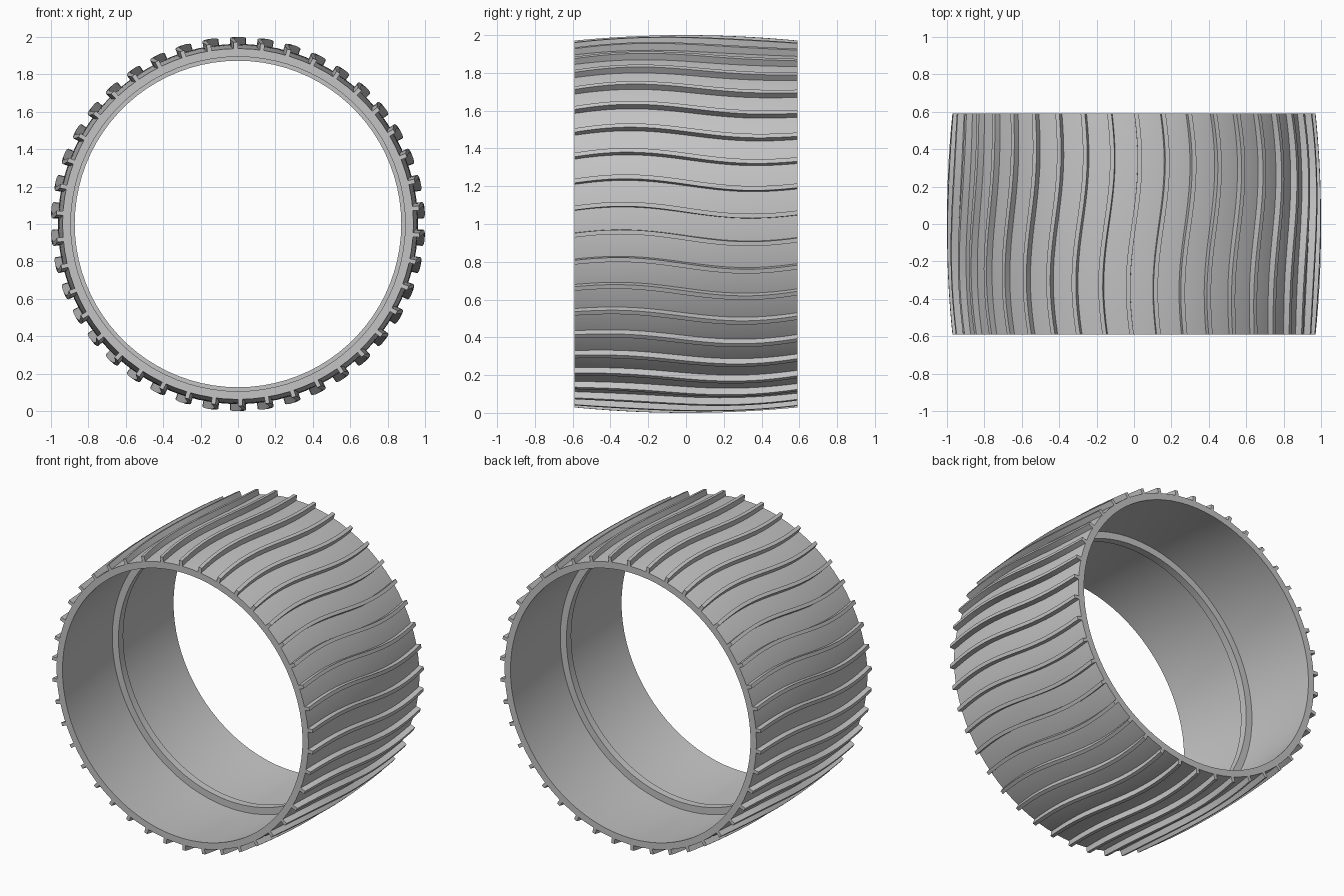
import bpy, bmesh, math

old = bpy.data.objects.get("Cube")
if old:
    bpy.data.objects.remove(old, do_unlink=True)

HALF = 0.59       # half width along y
RIBS = 42
STEPS = 20        # slices across the width
WAVE = 0.032      # sideways swing of each rib, radians
RIB_HALF = 0.012  # half thickness of a rib

grey = bpy.data.materials.new("plain_grey")
grey.use_nodes = True
colour = (0.55, 0.55, 0.55, 1)
grey.diffuse_color = colour
grey.node_tree.nodes["Principled BSDF"].inputs["Base Color"].default_value = colour


def barrel(middle, end, y):
    """Radius of a surface that bulges at mid width."""
    return middle - (middle - end) * (y / HALF) ** 2


def point(radius, angle, y):
    return (radius * math.cos(angle), y, 1 + radius * math.sin(angle))


def sweep(bm, rings, close_path):
    """Join a row of equal cross-sections into a closed solid."""
    rows = [[bm.verts.new(p) for p in ring] for ring in rings]
    n = len(rows[0])
    pairs = list(zip(rows, rows[1:]))
    if close_path:
        pairs.append((rows[-1], rows[0]))
    else:
        bm.faces.new(rows[0][::-1])
        bm.faces.new(rows[-1])
    for a, b in pairs:
        for i in range(n):
            j = (i + 1) % n
            bm.faces.new((a[i], a[j], b[j], b[i]))


def finish(bm, name):
    bmesh.ops.recalc_face_normals(bm, faces=bm.faces)
    mesh = bpy.data.meshes.new(name)
    bm.to_mesh(mesh)
    bm.free()
    mesh.materials.append(grey)
    obj = bpy.data.objects.new(name, mesh)
    bpy.context.collection.objects.link(obj)
    bpy.ops.object.select_all(action='DESELECT')
    obj.select_set(True)
    bpy.context.view_layer.objects.active = obj
    bpy.ops.object.shade_smooth_by_angle(angle=math.radians(30))


def lathe(name, profile, segments):
    """Spin a closed (radius, y) profile around the y axis."""
    bm = bmesh.new()
    angles = [math.tau * i / segments for i in range(segments)]
    sweep(bm, [[point(r, a, y) for r, y in profile] for a in angles], True)
    finish(bm, name)


slices = [HALF * (2 * i / STEPS - 1) for i in range(STEPS + 1)]

# Barrel shaped shell
outside = [(barrel(0.962, 0.937, y), y) for y in slices]
inside = [(barrel(0.918, 0.893, y), y) for y in reversed(slices)]
lathe("barrel_shell", outside + inside, RIBS * 2)

# Narrow raised band around the inside at mid width
lathe("inner_band", [(0.93, -0.025), (0.93, 0.025), (0.872, 0.025), (0.872, -0.025)], RIBS * 2)

# Wavy ribs running across the outside
bm = bmesh.new()
for i in range(RIBS):
    base = math.pi / 2 + math.tau * i / RIBS
    sections = []
    for y in slices:
        angle = base - WAVE * math.sin(4.6 * y)
        low, high = barrel(0.95, 0.925, y), barrel(1.0, 0.971, y)
        sections.append([point(low, angle - RIB_HALF, y), point(high, angle - RIB_HALF, y),
                         point(high, angle + RIB_HALF, y), point(low, angle + RIB_HALF, y)])
    sweep(bm, sections, False)
finish(bm, "wavy_ribs")
